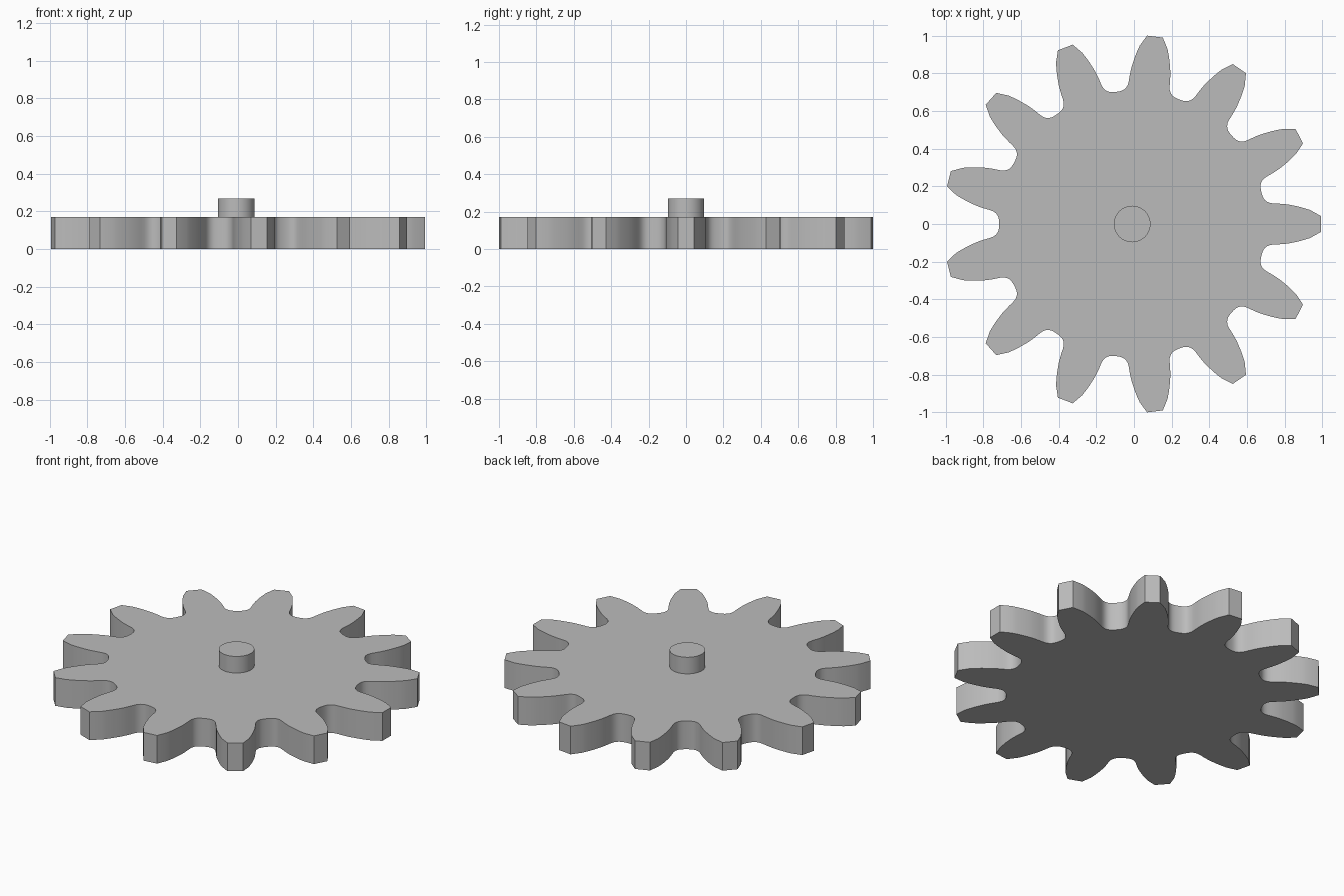
import bpy, bmesh, math
from mathutils import Matrix, Vector

old = bpy.data.objects.get("Cube")
if old:
    bpy.data.objects.remove(old)

TEETH = 13
CENTRE_X = -0.0095
PLATE_TOP, HUB_TOP, HUB_RADIUS = 0.17, 0.27, 0.097

grey = bpy.data.materials.new("plain grey")
grey.use_nodes = True
colour = (0.5, 0.5, 0.5, 1)
grey.diffuse_color = colour
grey.node_tree.nodes["Principled BSDF"].inputs["Base Color"].default_value = colour


def extrude_outline(name, outline, bottom, top):
    """Closed prism from a flat outline, smooth except at sharp corners."""
    bm = bmesh.new()
    face = bm.faces.new([bm.verts.new((x, y, bottom)) for x, y in outline])
    result = bmesh.ops.extrude_face_region(bm, geom=[face])
    raised = [v for v in result["geom"] if isinstance(v, bmesh.types.BMVert)]
    bmesh.ops.translate(bm, verts=raised, vec=(0, 0, top - bottom))
    bmesh.ops.recalc_face_normals(bm, faces=bm.faces)
    mesh = bpy.data.meshes.new(name)
    bm.to_mesh(mesh)
    bm.free()
    mesh.materials.append(grey)
    obj = bpy.data.objects.new(name, mesh)
    obj.location.x = CENTRE_X
    bpy.context.collection.objects.link(obj)
    bpy.ops.object.select_all(action="DESELECT")
    obj.select_set(True)
    bpy.context.view_layer.objects.active = obj
    bpy.ops.object.shade_smooth_by_angle(angle=math.radians(25))
    return obj


# One side of a tooth gap: (distance from centre, half width), root to tip
gap_side = [(0.707, 0.015), (0.709, 0.03), (0.714, 0.044), (0.723, 0.056),
            (0.736, 0.066), (0.754, 0.0735), (0.777, 0.08), (0.802, 0.088),
            (0.826, 0.0965), (0.849, 0.107), (0.88, 0.122), (0.908, 0.1375),
            (0.935, 0.154)]

# Tooth tip corner, turned from the tooth axis into the gap frame
half_pitch = math.pi / TEETH
tip_angle = half_pitch - 0.042
gap_side.append((1.003 * math.cos(tip_angle), 1.003 * math.sin(tip_angle)))

# Mirror the side into a whole gap, then repeat it around the wheel
gap = [Vector((r, -w)) for r, w in reversed(gap_side)]
gap += [Vector((0.7065, 0))] + [Vector((r, w)) for r, w in gap_side]
wheel = []
for i in range(TEETH):
    turn = Matrix.Rotation((2 * i + 1) * half_pitch, 2)
    wheel += [turn @ p for p in gap]
extrude_outline("gear_wheel", wheel, 0, PLATE_TOP)

# Round axle stub on top
circle = [(HUB_RADIUS * math.cos(a), HUB_RADIUS * math.sin(a))
          for a in (math.tau * i / 48 for i in range(48))]
extrude_outline("axle_stub", circle, PLATE_TOP, HUB_TOP)
